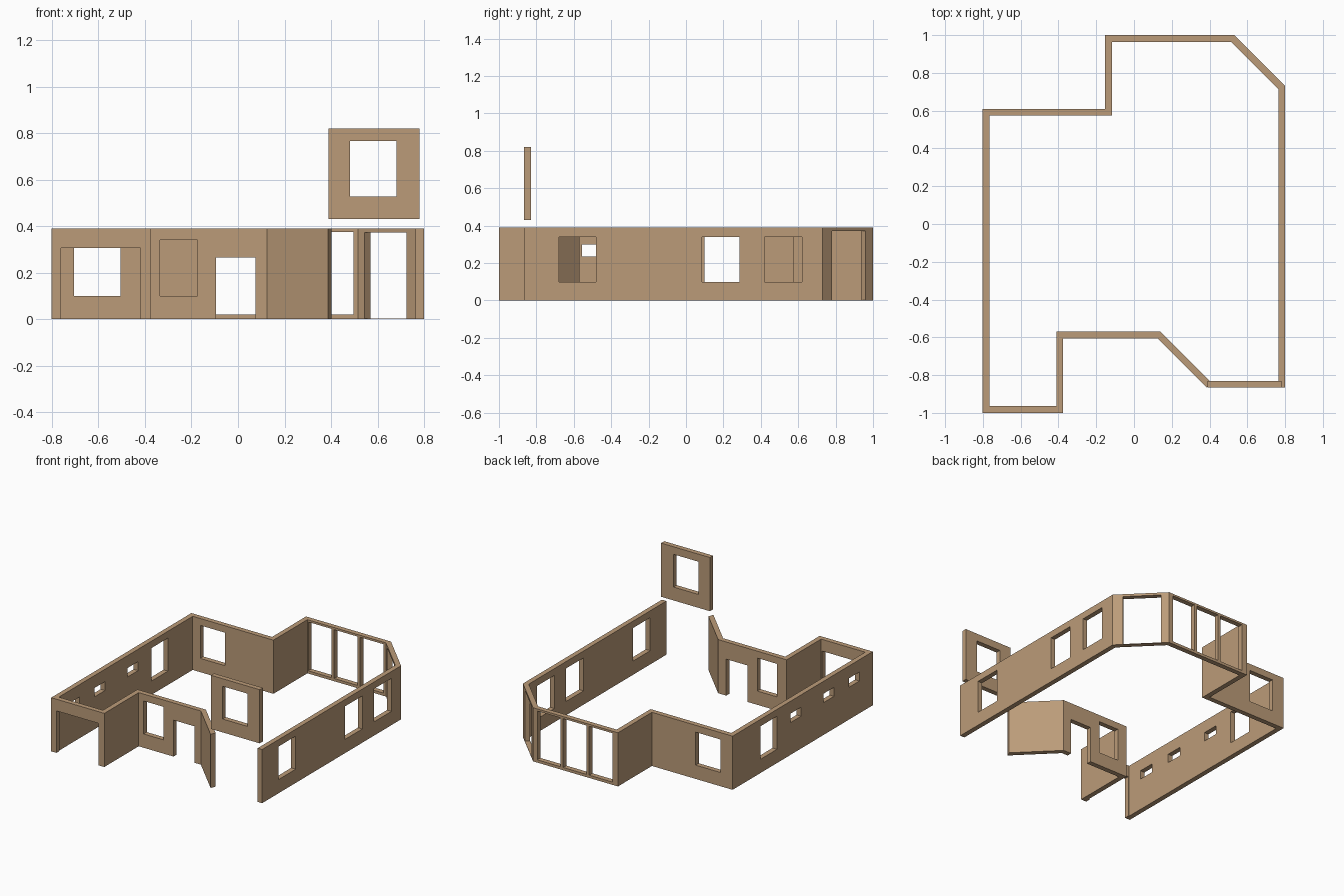
import bpy, bmesh, math
from mathutils import Vector, Matrix

if "Cube" in bpy.data.objects:
    bpy.data.objects.remove(bpy.data.objects["Cube"])

T, H = 0.036, 0.39          # wall thickness and height

tan = bpy.data.materials.new("tan wall")
tan.diffuse_color = (0.50, 0.33, 0.19, 1)
tan.use_nodes = True
tan.node_tree.nodes["Principled BSDF"].inputs["Base Color"].default_value = tan.diffuse_color


def to_object(name, bm):
    bmesh.ops.recalc_face_normals(bm, faces=bm.faces)
    me = bpy.data.meshes.new(name)
    bm.to_mesh(me)
    bm.free()
    me.materials.append(tan)
    ob = bpy.data.objects.new(name, me)
    bpy.context.collection.objects.link(ob)
    return ob


def add_box(bm, centre, size, angle=0):
    m = (Matrix.Translation(centre) @ Matrix.Rotation(angle, 4, 'Z')
         @ Matrix.Diagonal((*size, 1)))
    bmesh.ops.create_cube(bm, size=1, matrix=m)


def cut(ob, openings):
    """Cut box openings: (x, y, width, z0, z1, angle), centred on the wall."""
    bm = bmesh.new()
    for x, y, w, z0, z1, a in openings:
        add_box(bm, (x, y, (z0 + z1) / 2), (w, 0.1, z1 - z0), a)
    cutter = to_object("opening_cutter", bm)
    cutter.hide_render = True
    mod = ob.modifiers.new("openings", 'BOOLEAN')
    mod.operation, mod.solver, mod.object = 'DIFFERENCE', 'EXACT', cutter
    dg = bpy.context.evaluated_depsgraph_get()
    me = bpy.data.meshes.new_from_object(ob.evaluated_get(dg))
    ob.modifiers.clear()
    ob.data = me
    bpy.data.objects.remove(cutter)


# Wall shell: outer outline, counterclockwise, with mitred inner corners
outer = [Vector(p) for p in [
    (0.80, -0.866), (0.80, 0.73), (0.53, 1.0), (-0.153, 1.0), (-0.153, 0.61),
    (-0.802, 0.61), (-0.802, -1.0), (-0.375, -1.0), (-0.375, -0.605),
    (0.125, -0.605), (0.386, -0.866)]]
n = len(outer)
inner = []
for i, p in enumerate(outer):
    d0 = (p - outer[i - 1]).normalized()
    d1 = (outer[(i + 1) % n] - p).normalized()
    n0, n1 = Vector((-d0.y, d0.x)), Vector((-d1.y, d1.x))
    inner.append(p + (n0 + n1) * T / (1 + n0.dot(n1)))
inner[0].y = outer[0].y     # square end of the right wall

bm = bmesh.new()
rings = [[bm.verts.new((q.x, q.y, z)) for q, z in
          ((o, 0), (o, H), (k, H), (k, 0))] for o, k in zip(outer, inner)]
for a, b in zip(rings, rings[1:]):
    for j in range(4):
        k = (j + 1) % 4
        bm.faces.new((a[j], a[k], b[k], b[j]))
bm.faces.new(rings[0])
bm.faces.new(rings[-1])
walls = to_object("house_walls", bm)

Q = math.pi / 2
W0, W1 = 0.10, 0.34         # usual window sill and head
openings = [
    (-0.59, -1.0, 0.34, -0.1, 0.305, 0),           # garage door
    (-0.255, -0.587, 0.16, W0, W1, 0),             # front window
    (-0.01, -0.587, 0.17, -0.1, 0.265, 0),         # front door
    (-0.605, 0.592, 0.20, W0, W1, 0),              # rear window
    (0.66, 0.87, 0.255, 0.003, 0.372, -Q / 2),     # angled doorway
]
# Right wall windows
openings += [(0.782, y, 0.20, W0, W1, Q) for y in (-0.58, 0.185, 0.52)]
# Left wall: one large window and three small high ones
openings.append((-0.784, 0.195, 0.19, W0, W1, Q))
openings += [(-0.784, y, 0.122, 0.235, 0.30, Q) for y in (-0.785, -0.494, -0.115)]
# Rear glazing: three bays between thin posts
openings += [(-0.016 + i * 0.209, 0.982, 0.188, 0.02, 0.375, 0) for i in range(3)]
cut(walls, openings)

# Raised front wall panel with its window
bm = bmesh.new()
add_box(bm, (0.585, -0.848, 0.625), (0.392, T, 0.39))
panel = to_object("raised_window_panel", bm)
cut(panel, [(0.582, -0.848, 0.20, 0.527, 0.765, 0)])
